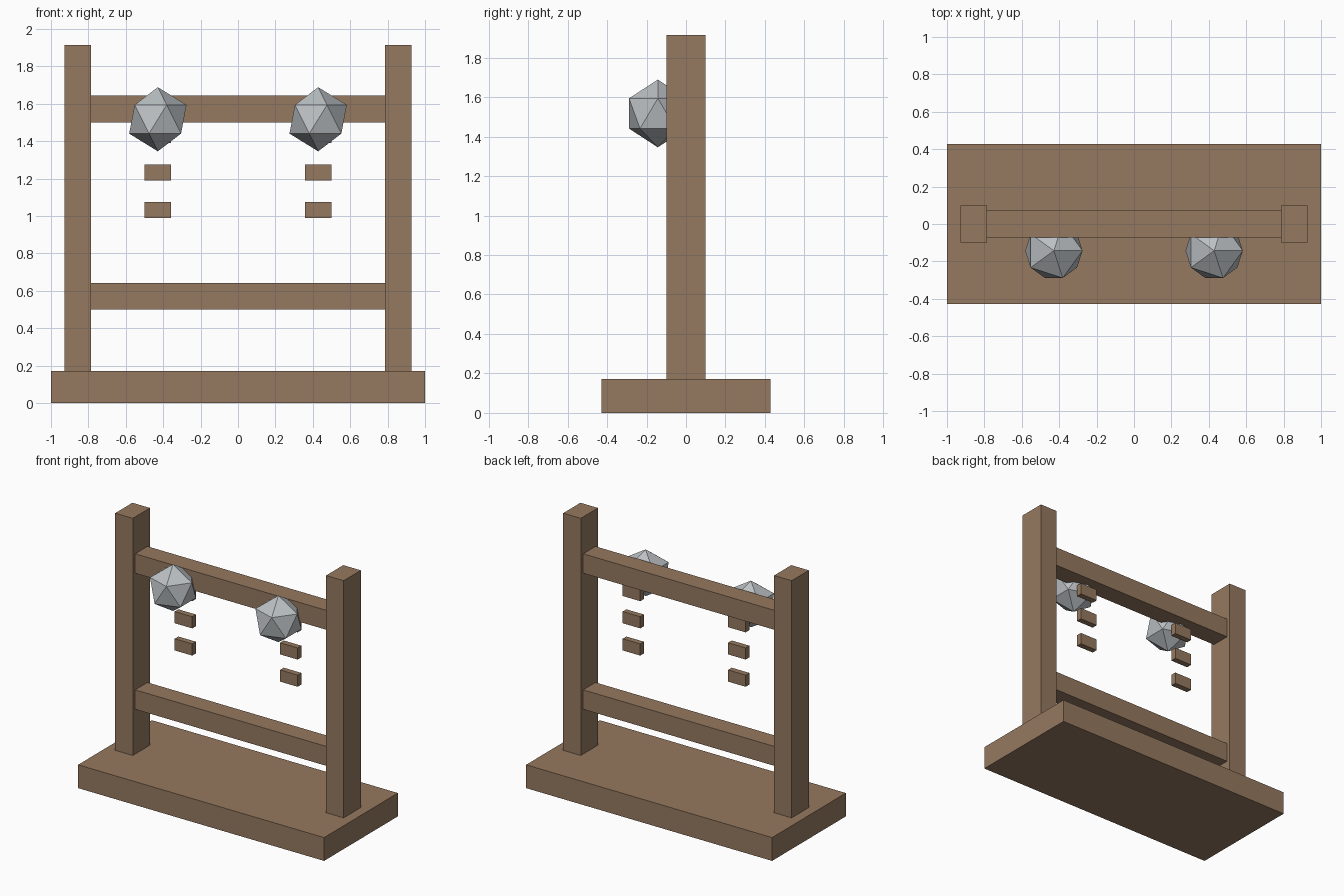
import bpy

cube = bpy.data.objects.get("Cube")
if cube:
    bpy.data.objects.remove(cube, do_unlink=True)


def material(name, color):
    m = bpy.data.materials.new(name)
    m.use_nodes = True
    m.diffuse_color = color
    m.node_tree.nodes["Principled BSDF"].inputs["Base Color"].default_value = color
    return m


wood = material("brown_wood", (0.30, 0.19, 0.115, 1))
metal = material("grey_metal", (0.50, 0.53, 0.55, 1))


def box(name, center, size):
    bpy.ops.mesh.primitive_cube_add(size=1, location=center)
    ob = bpy.context.object
    ob.name = name
    ob.scale = size
    bpy.ops.object.transform_apply(location=False, rotation=False, scale=True)
    ob.data.materials.append(wood)
    return ob


# Everything is sized from one beam thickness
beam = 1 / 7
base_height = 1.2 * beam
post_height = 12.2 * beam
post_x = 6 * beam

# Base slab
box("base", (0, 0, base_height / 2), (2, 6 * beam, base_height))

# Cross rails between the posts
for name, z in (("lower_rail", 4 * beam), ("upper_rail", 11 * beam)):
    box(name, (0, 0, z), (2 * post_x - beam, beam, beam))

for side, s in (("left", 1), ("right", -1)):
    # Upright post
    box(side + "_post", (s * post_x, 0, base_height + post_height / 2),
        (beam, 1.4 * beam, post_height))

    # Faceted weight in front of the upper rail
    x = s * 3 * beam
    bpy.ops.mesh.primitive_ico_sphere_add(subdivisions=1, radius=1.2 * beam,
                                          location=(x, -beam, 1.517))
    weight = bpy.context.object
    weight.name = side + "_weight"
    weight.data.materials.append(metal)

    # Hanging column of small blocks
    for i in range(3):
        box(f"{side}_hanging_block_{i + 1}", (x, 0, 1.433 - 0.2 * i),
            (beam, 0.3 * beam, 0.6 * beam))
